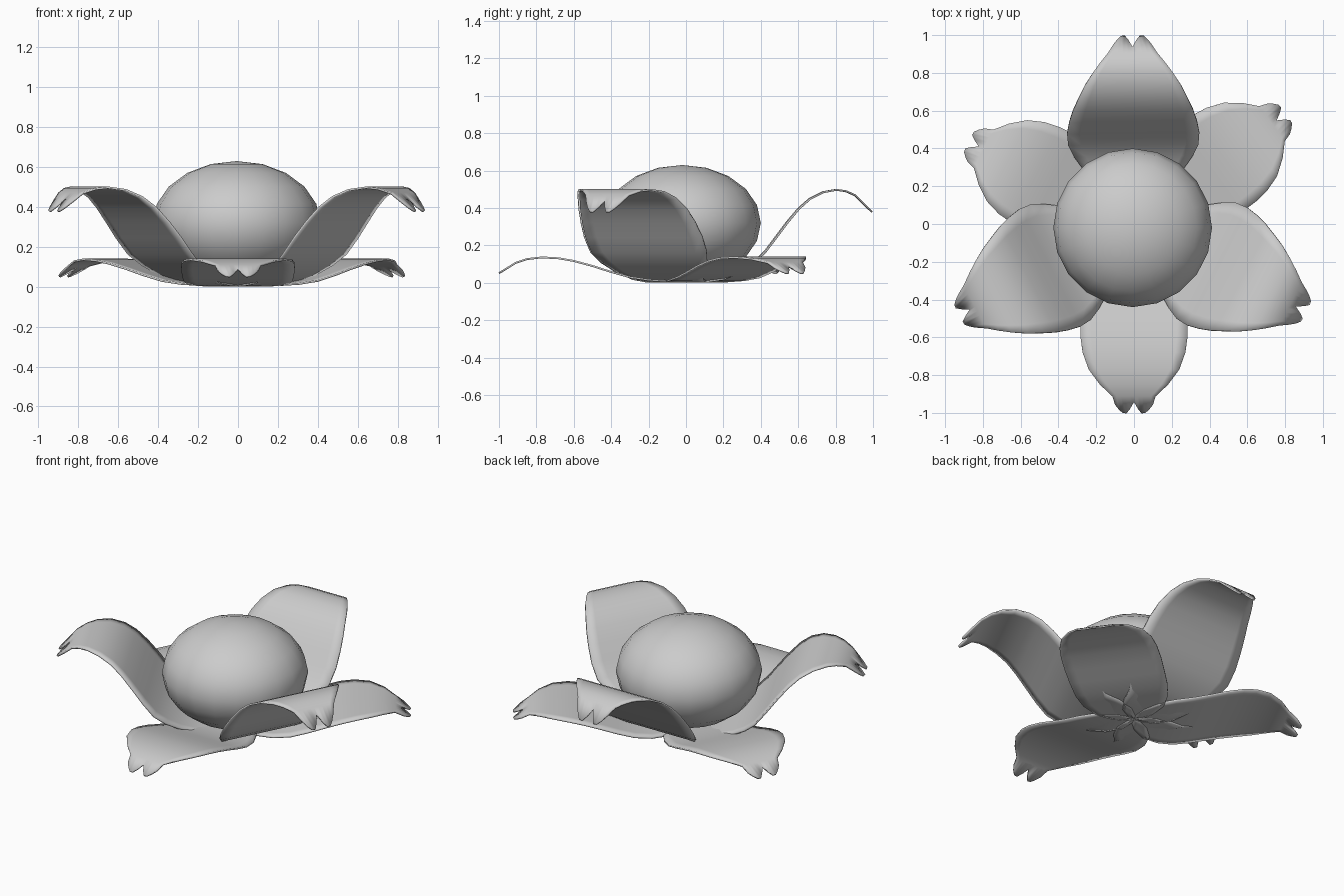
import bpy, bmesh
from math import radians

if "Cube" in bpy.data.objects:
    bpy.data.objects.remove(bpy.data.objects["Cube"])

COLS = [-1, -0.8, -0.6, -0.4, -0.2, 0, 0.2, 0.4, 0.6, 0.8, 1]

# rows: distance from centre, height, half width
UPPER = [(0, .006, .04), (.04, .006, .12), (.12, .008, .18), (.2, .02, .21),
         (.29, .06, .265), (.36, .11, .315), (.42, .165, .345), (.48, .245, .35),
         (.54, .325, .338), (.6, .397, .318), (.66, .45, .29), (.73, .485, .255),
         (.8, .497, .21), (.85, .49, .172), (.9, .468, .13)]
LOWER = [(0, .006, .05), (.03, .006, .12), (.1, .008, .2), (.2, .015, .25),
         (.3, .03, .272), (.4, .058, .28), (.5, .09, .285), (.6, .117, .283),
         (.68, .131, .272), (.77, .136, .24), (.85, .127, .18), (.91, .107, .115)]

# split tip: sideways factor -> extra reach in the last row
TIP = {0: .03, .2: .065, .4: .09, .6: .088, .8: .07, 1: .045}


def petal(name, rows, angle, slope, scale):
    bm = bmesh.new()
    grid = [[bm.verts.new((r, w * t, z)) for t in COLS] for r, z, w in rows]
    r, z, w = rows[-1]
    grid.append([bm.verts.new((r + TIP[abs(t)], .1 * t, z - slope * TIP[abs(t)]))
                 for t in COLS])
    for a, b in zip(grid, grid[1:]):
        for i in range(len(COLS) - 1):
            bm.faces.new((a[i], b[i], b[i + 1], a[i + 1]))
    bmesh.ops.recalc_face_normals(bm, faces=bm.faces)
    mesh = bpy.data.meshes.new(name)
    bm.to_mesh(mesh)
    bm.free()
    ob = bpy.data.objects.new(name, mesh)
    bpy.context.collection.objects.link(ob)
    ob.rotation_euler.z = radians(angle)
    ob.scale = (scale, 1, 1)
    mod = ob.modifiers.new("thickness", 'SOLIDIFY')
    mod.thickness = .01
    mod.offset = 0
    bpy.ops.object.select_all(action='DESELECT')
    ob.select_set(True)
    bpy.context.view_layer.objects.active = ob
    bpy.ops.object.shade_smooth_by_angle(angle=radians(40))


# raised petals
for name, angle, scale in (("back", 90.5, 1.005), ("left", 207.5, 1.05), ("right", 333, 1.03)):
    petal("upper_petal_" + name, UPPER, angle, 1.0, scale)

# low petals
for name, angle, scale in (("front", 270, 1), ("right", 36, .99), ("left", 153.5, .975)):
    petal("lower_petal_" + name, LOWER, angle, .62, scale)

# flattened ball in the middle
bpy.ops.mesh.primitive_uv_sphere_add(segments=20, ring_count=10, radius=1,
                                     location=(-.007, -.02, .32))
ball = bpy.context.object
ball.name = "flower_centre"
ball.scale = (.42, .42, .31)
bpy.ops.object.shade_smooth_by_angle(angle=radians(40))
